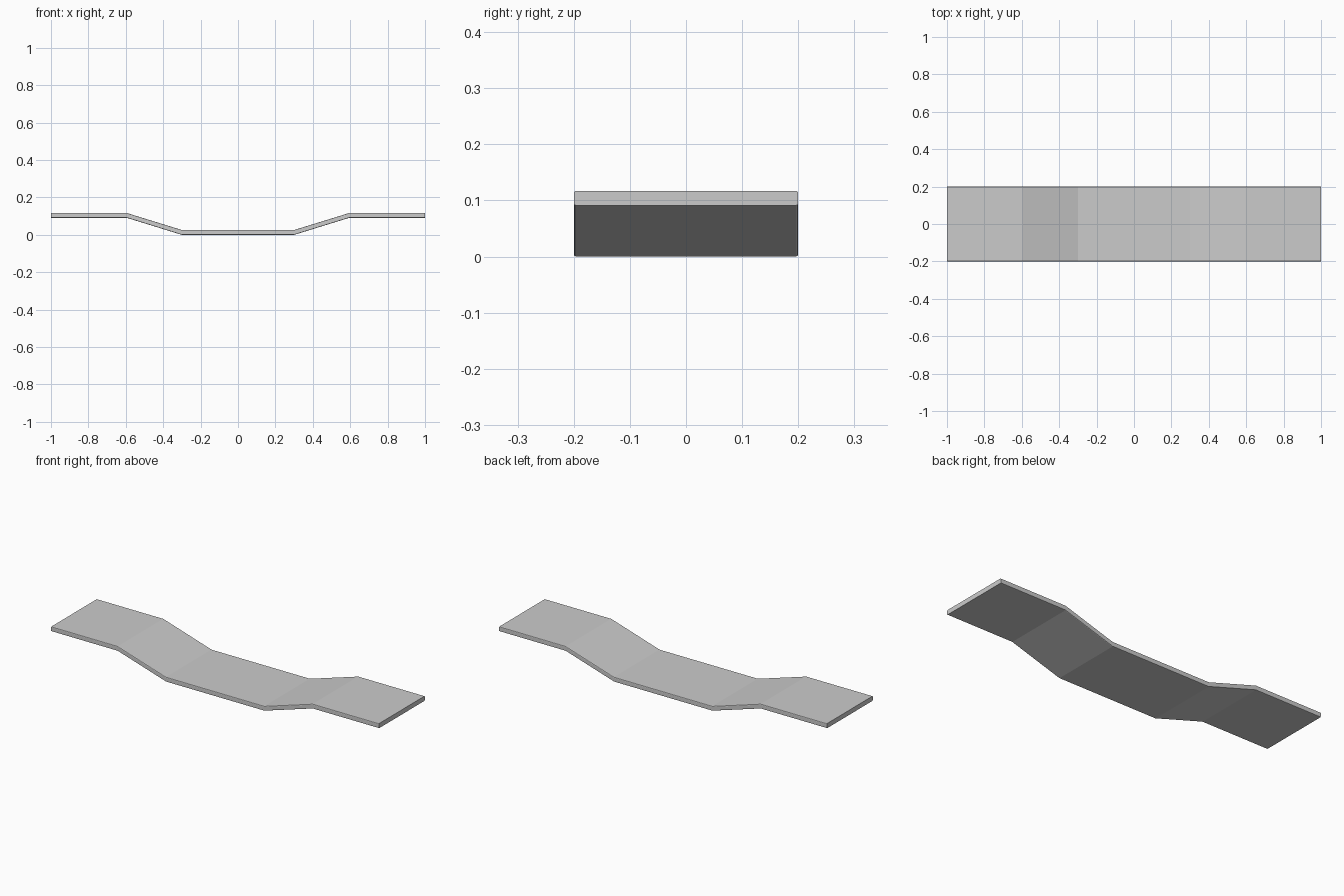
import bpy, bmesh

if "Cube" in bpy.data.objects:
    bpy.data.objects.remove(bpy.data.objects["Cube"])

THICK, RISE, HALF_W = 0.026, 0.091, 0.2
# centre line of the underside: raised ends, dipped middle
path = [(-1, RISE), (-0.595, RISE), (-0.3, 0), (0.3, 0), (0.595, RISE), (1, RISE)]

# bent strip, built from one side profile and extruded across y
bm = bmesh.new()
low = [bm.verts.new((x, -HALF_W, z)) for x, z in path]
high = [bm.verts.new((x, -HALF_W, z + THICK)) for x, z in path]
faces = [bm.faces.new((low[i], low[i + 1], high[i + 1], high[i]))
         for i in range(len(path) - 1)]
ext = bmesh.ops.extrude_face_region(bm, geom=faces, use_keep_orig=True)
moved = [g for g in ext["geom"] if isinstance(g, bmesh.types.BMVert)]
bmesh.ops.translate(bm, verts=moved, vec=(0, 2 * HALF_W, 0))
bmesh.ops.recalc_face_normals(bm, faces=bm.faces)

# slightly softened long edges
long_edges = [e for e in bm.edges
              if abs(e.verts[0].co.x - e.verts[1].co.x) > 0.1]
bmesh.ops.bevel(bm, geom=long_edges, offset=0.004, segments=2,
                profile=0.5, affect='EDGES')

mesh = bpy.data.meshes.new("bent_strip")
bm.to_mesh(mesh)
bm.free()
strip = bpy.data.objects.new("bent_strip", mesh)
bpy.context.collection.objects.link(strip)
